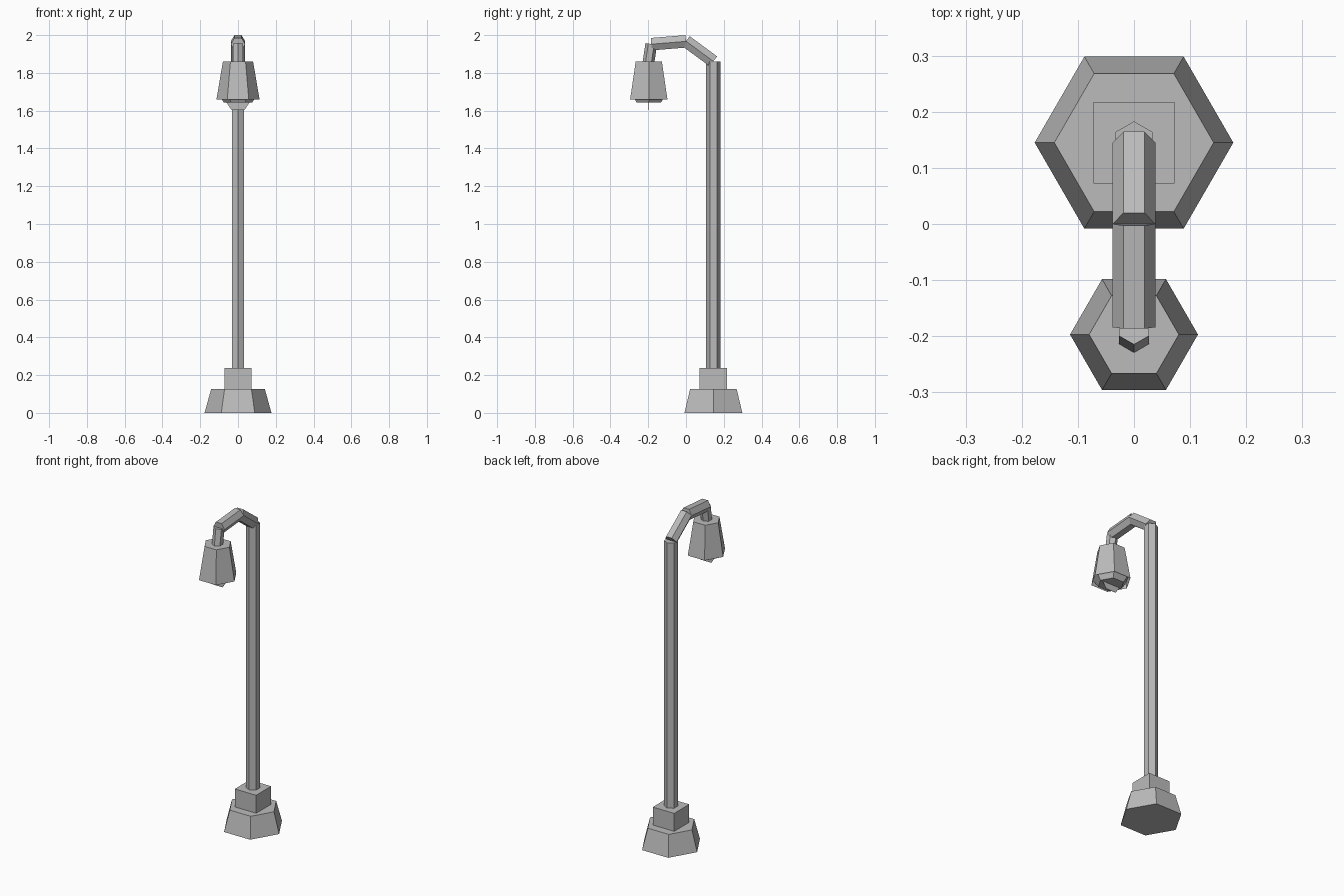
import bpy, bmesh
from math import cos, sin, pi, sqrt
from mathutils import Vector

cube = bpy.data.objects.get("Cube")
if cube:
    bpy.data.objects.remove(cube, do_unlink=True)

grey = bpy.data.materials.new("plain grey")
grey.use_nodes = True
grey.diffuse_color = (0.5, 0.5, 0.5, 1)
grey.node_tree.nodes["Principled BSDF"].inputs["Base Color"].default_value = (0.5, 0.5, 0.5, 1)

SIDE = Vector((1, 0, 0))
UP = Vector((0, 0, 1))


def finish(name, bm):
    bmesh.ops.recalc_face_normals(bm, faces=bm.faces)
    mesh = bpy.data.meshes.new(name)
    bm.to_mesh(mesh)
    bm.free()
    mesh.materials.append(grey)
    obj = bpy.data.objects.new(name, mesh)
    bpy.context.collection.objects.link(obj)
    return obj


def loft(name, rings, axis=UP, sides=6, phase=0.0):
    """Join flat-sided rings of (y, z, radius) and cap both ends."""
    bm = bmesh.new()
    axis = axis.normalized()
    across = axis.cross(SIDE)
    loops = []
    for y, z, r in rings:
        loop = []
        for i in range(sides):
            a = phase + 2 * pi * i / sides
            loop.append(bm.verts.new(Vector((0, y, z)) + r * (cos(a) * SIDE + sin(a) * across)))
        loops.append(loop)
    for low, high in zip(loops, loops[1:]):
        for i in range(sides):
            j = (i + 1) % sides
            bm.faces.new((low[i], low[j], high[j], high[i]))
    bm.faces.new(loops[0][::-1])
    bm.faces.new(loops[-1])
    return finish(name, bm)


def tube(name, start, end, radius, phase=0.0):
    """Straight six-sided bar between two (y, z) points."""
    axis = Vector((0, end[0] - start[0], end[1] - start[1]))
    return loft(name, [(*start, radius), (*end, radius)], axis, 6, phase)


POLE_Y, LAMP_Y = 0.145, -0.197

# Foot and post
loft("base", [(POLE_Y, 0, 0.177), (POLE_Y, 0.127, 0.142)])
half = 0.0725 * sqrt(2)
loft("plinth", [(POLE_Y, 0.12, half), (POLE_Y, 0.237, half)], sides=4, phase=pi / 4)
tube("post", (POLE_Y, 0.2), (POLE_Y, 1.86), 0.038, pi / 6)

# Bent arm
tube("rear_arm", (0.145, 1.861), (0.0, 1.968), 0.038)
tube("front_arm", (0.0, 1.967), (-0.184, 1.952), 0.038)
tube("neck", (-0.184, 1.953), (-0.199, 1.853), 0.031, pi / 6)

# Shade with a shallow open underside around the light
loft("shade", [(LAMP_Y, 1.86, 0.08), (LAMP_Y, 1.66, 0.114), (LAMP_Y, 1.69, 0.107)])
loft("light", [(LAMP_Y, 1.69, 0.106), (LAMP_Y, 1.642, 0.074)])

# Thin upright fin hanging under the light
bm = bmesh.new()
outline = [(-0.062, 1.645), (0.062, 1.645), (0.034, 1.603), (-0.034, 1.603)]
face = bm.faces.new([bm.verts.new((x, LAMP_Y - 0.001, z)) for x, z in outline])
made = bmesh.ops.extrude_face_region(bm, geom=[face])["geom"]
bmesh.ops.translate(bm, vec=(0, 0.002, 0), verts=[v for v in made if isinstance(v, bmesh.types.BMVert)])
finish("light_fin", bm)
